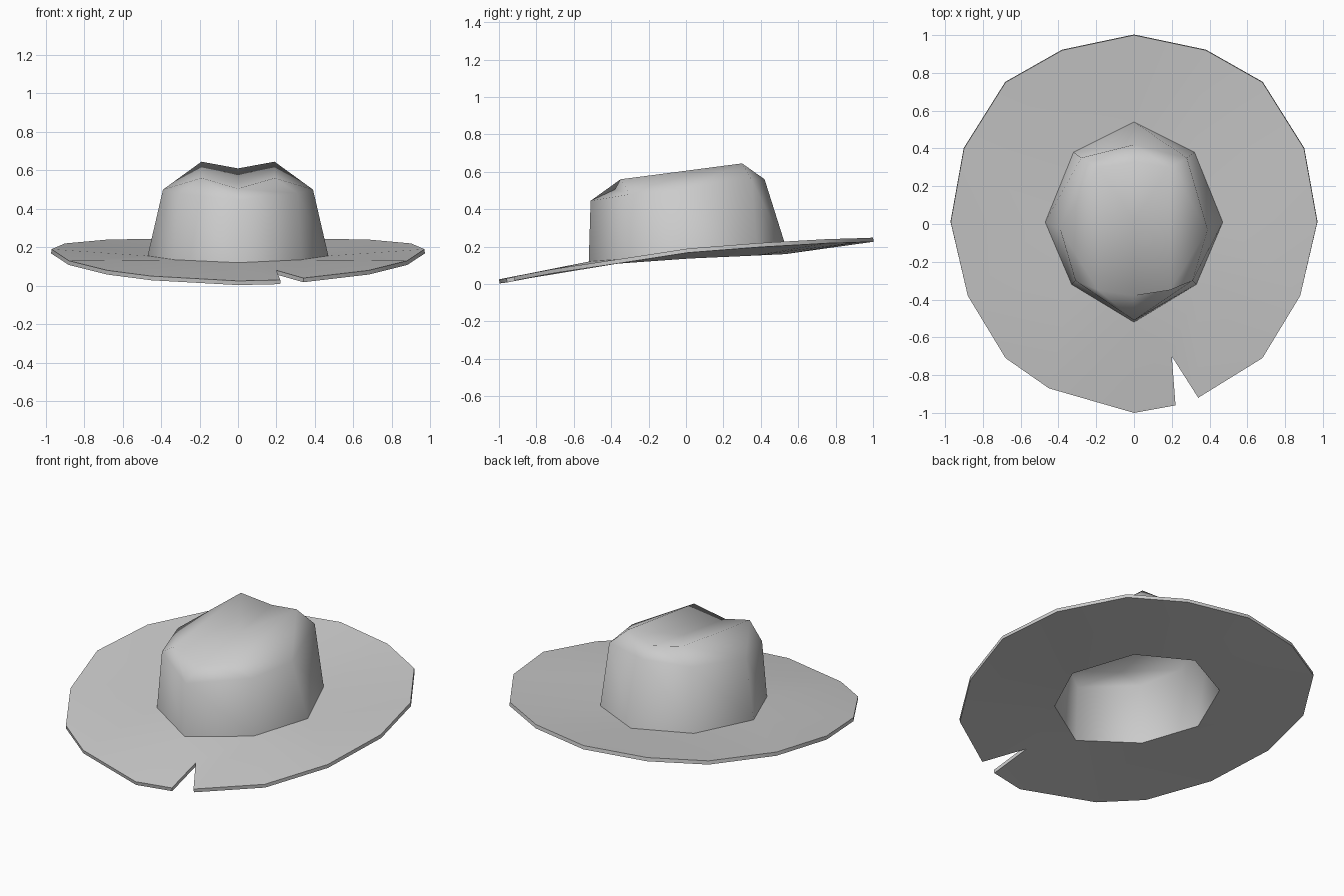
import bpy, bmesh, math

cube = bpy.data.objects.get("Cube")
if cube:
    bpy.data.objects.remove(cube)

felt = bpy.data.materials.new("grey_felt")
felt.use_nodes = True
GREY = (0.6, 0.6, 0.6, 1)
felt.diffuse_color = GREY
felt.node_tree.nodes["Principled BSDF"].inputs["Base Color"].default_value = GREY

# Octagonal rings of the crown, half each, from back to front
base = [(0, .54, .18), (.32, .38, .172), (.47, .01, .155), (.33, -.32, .135), (0, -.52, .12)]
top = [(0, .42, .56), (.28, .35, .56), (.39, -.03, .50), (.31, -.30, .48), (0, -.51, .445)]
# Pinched roof: two ridges with a crease between them
ridge = [(.19, .30, .645), (.19, -.35, .56)]
crease = [(0, .33, .61), (0, .02, .56), (0, -.38, .505)]
# Outer edge of the brim, half, from back to front
edge = [(0, 1, .248), (.38, .92, .245), (.68, .75, .24), (.90, .40, .22), (.97, .01, .19),
        (.88, -.38, .13), (.68, -.71, .08), (.45, -.87, .05), (0, -1, .025)]
# Torn notch at the front of the brim
notch = [(.34, -.92, .04), (.20, -.70, .08), (.22, -.96, .03)]

bm = bmesh.new()
cache = {}


def vert(p, side):
    key = (round(p[0] * side, 4), p[1], p[2])
    if key not in cache:
        cache[key] = bm.verts.new(key)
    return cache[key]


def face(side, *points):
    vs = [vert(p, side) for p in points]
    bm.faces.new(vs if side > 0 else vs[::-1])


for s in (1, -1):
    # Crown walls
    for i in range(4):
        face(s, base[i], top[i], top[i + 1], base[i + 1])
    # Roof shoulders and crease
    (rb, rf), (cb, cm, cf) = ridge, crease
    face(s, top[0], cb, rb, top[1])
    face(s, top[1], rb, top[2])
    face(s, top[2], rb, rf)
    face(s, top[2], rf, top[3])
    face(s, top[3], rf, cf, top[4])
    face(s, rb, cb, cm)
    face(s, rb, cm, rf)
    face(s, rf, cm, cf)
    # Brim fan, with the torn quarter on one side
    for i in range(4):
        a, b = base[i], base[i + 1]
        e0, e1, e2 = edge[2 * i:2 * i + 3]
        if s > 0 and i == 3:
            n0, n1, n2 = notch
            face(s, a, n0, e0)
            face(s, a, n1, n0)
            face(s, a, b, n1)
            face(s, b, n2, n1)
            face(s, b, e2, n2)
        else:
            face(s, a, e1, e0)
            face(s, a, b, e1)
            face(s, b, e2, e1)

# Consistent normals, pointing up and out
bmesh.ops.recalc_face_normals(bm, faces=bm.faces[:])
if sum(f.normal.z * f.calc_area() for f in bm.faces) < 0:
    bmesh.ops.reverse_faces(bm, faces=bm.faces[:])

mesh = bpy.data.meshes.new("hat")
bm.to_mesh(mesh)
bm.free()
mesh.materials.append(felt)
hat = bpy.data.objects.new("hat", mesh)
bpy.context.collection.objects.link(hat)

# Felt thickness on the inside and underside
shell = hat.modifiers.new("thickness", "SOLIDIFY")
shell.thickness = 0.022
shell.offset = -1

bpy.ops.object.select_all(action="DESELECT")
hat.select_set(True)
bpy.context.view_layer.objects.active = hat
bpy.ops.object.modifier_apply(modifier="thickness")
bpy.ops.object.shade_smooth_by_angle(angle=math.radians(75))
